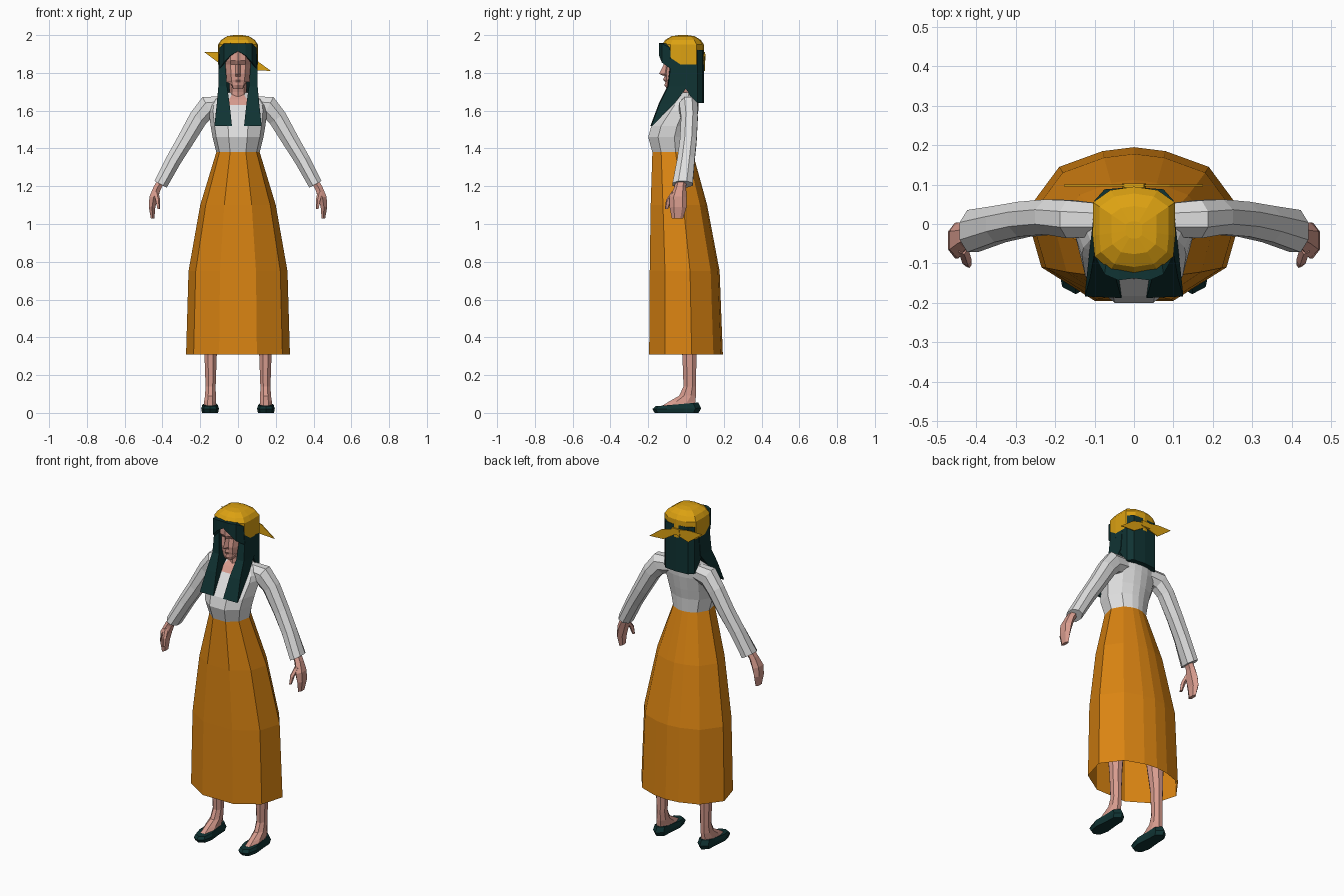
import bpy, bmesh, math
from mathutils import Vector


def material(name, rgb):
    m = bpy.data.materials.new(name)
    m.diffuse_color = (*rgb, 1)
    return m


ORANGE = material("orange cloth", (0.70, 0.23, 0.006))
GOLD = material("gold cloth", (0.72, 0.36, 0.006))
WHITE = material("white cloth", (0.74, 0.74, 0.74))
TEAL = material("dark teal", (0.005, 0.033, 0.033))
SKIN = material("skin", (0.68, 0.33, 0.27))


def loft(name, rings, mat, cap_start=True, cap_end=True, mirror=False):
    """Join rings of equal point count with quads."""
    bm = bmesh.new()
    rows = [[bm.verts.new(p) for p in r] for r in rings]
    n = len(rows[0])
    for a, b in zip(rows, rows[1:]):
        for i in range(n):
            j = (i + 1) % n
            bm.faces.new((a[i], a[j], b[j], b[i]))
    if cap_start:
        bm.faces.new(rows[0][::-1])
    if cap_end:
        bm.faces.new(rows[-1])
    bmesh.ops.recalc_face_normals(bm, faces=bm.faces)
    me = bpy.data.meshes.new(name)
    bm.to_mesh(me)
    bm.free()
    ob = bpy.data.objects.new(name, me)
    bpy.context.collection.objects.link(ob)
    me.materials.append(mat)
    if mirror:
        ob.modifiers.new("Mirror", 'MIRROR').use_clip = False
    return ob


def full(half):
    """Complete a half outline (front to back, x >= 0) by reflection."""
    return half + [(-p[0], *p[1:]) for p in reversed(half) if abs(p[0]) > 1e-6]


def tube(name, path, mat, n=8):
    """Mirrored limb; path items are x, y, z, in-plane radius, y radius."""
    pts = [Vector(p[:3]) for p in path]
    rings = []
    for i, p in enumerate(path):
        d = pts[min(i + 1, len(pts) - 1)] - pts[max(i - 1, 0)]
        side = d.cross(Vector((0, 1, 0))).normalized()
        rings.append([pts[i] + side * p[3] * math.cos(a) + Vector((0, p[4] * math.sin(a), 0))
                      for a in (2 * math.pi * (k + 0.5) / n for k in range(n))])
    return loft(name, rings, mat, mirror=True)


# Skirt and blouse share one faceted outline, fitted to each level
BODY = full([(0.10, -0.195), (0.235, -0.11), (0.275, 0.03), (0.19, 0.145), (0.08, 0.185), (0, 0.195)])


def body_ring(z, half_width, front, back):
    return [(x * half_width / 0.275, front + (y + 0.195) / 0.39 * (back - front), z) for x, y in BODY]


loft("skirt", [body_ring(*v) for v in (
    (0.31, 0.275, -0.195, 0.195), (0.75, 0.262, -0.192, 0.178),
    (1.10, 0.20, -0.187, 0.112), (1.38, 0.115, -0.178, 0.035))], ORANGE, cap_start=False)

blouse = loft("blouse", [body_ring(*v) for v in (
    (1.38, 0.115, -0.178, 0.035), (1.46, 0.135, -0.20, 0.04), (1.52, 0.145, -0.183, 0.052),
    (1.60, 0.155, -0.12, 0.065), (1.63, 0.15, -0.095, 0.067), (1.66, 0.13, -0.07, 0.065),
    (1.695, 0.075, -0.03, 0.05))], WHITE, cap_start=False)
# Neckline: front centre faces above the collar edge are skin
blouse.data.materials.append(SKIN)
for f in blouse.data.polygons:
    if f.center.z > 1.63 and abs(f.center.x) < 0.02 and f.center.y < -0.03:
        f.material_index = 1

# Sleeves, hands, thumbs
tube("sleeves", [(0.08, 0.01, 1.63, 0.05, 0.045), (0.16, 0.012, 1.62, 0.064, 0.052),
                 (0.21, 0.018, 1.56, 0.054, 0.048), (0.28, 0.012, 1.44, 0.048, 0.048),
                 (0.34, 0.0, 1.34, 0.044, 0.05), (0.41, -0.018, 1.21, 0.04, 0.058)], WHITE)
tube("hands", [(0.405, -0.025, 1.23, 0.022, 0.028), (0.428, -0.032, 1.19, 0.023, 0.032),
               (0.447, -0.042, 1.14, 0.026, 0.046), (0.455, -0.042, 1.09, 0.02, 0.045),
               (0.452, -0.045, 1.03, 0.011, 0.03)], SKIN, 6)
tube("thumbs", [(0.435, -0.06, 1.17, 0.014, 0.018), (0.425, -0.092, 1.125, 0.013, 0.015),
                (0.42, -0.103, 1.08, 0.008, 0.009)], SKIN, 5)

# Legs with feet
tube("legs", [(0.148, -0.045, 0.03, 0.038, 0.10), (0.148, -0.02, 0.06, 0.034, 0.075),
              (0.146, 0.008, 0.09, 0.031, 0.048), (0.145, 0.02, 0.14, 0.029, 0.036),
              (0.145, 0.018, 0.30, 0.035, 0.04), (0.14, 0.012, 0.45, 0.046, 0.052),
              (0.12, 0.0, 0.75, 0.058, 0.06)], SKIN)

# Slippers, lower at the toe
SOLE = full([(0, -0.178), (0.034, -0.16), (0.047, -0.10), (0.038, -0.01), (0.036, 0.05), (0, 0.08)])


def sole_ring(scale, toe_z, heel_z):
    return [(0.148 + x * scale, -0.05 + (y + 0.05) * scale,
             toe_z + (y + 0.178) / 0.258 * (heel_z - toe_z)) for x, y in SOLE]


loft("slippers", [sole_ring(0.9, 0, 0), sole_ring(1, 0.02, 0.025), sole_ring(0.88, 0.035, 0.055)],
     TEAL, mirror=True)


# Neck and head with nose, lips and brow
loft("neck", [[(r * math.cos(a), y + r * math.sin(a), z) for a in (k * math.pi / 4 for k in range(8))]
              for z, y, r in ((1.64, 0.0, 0.055), (1.70, -0.01, 0.044), (1.78, -0.025, 0.044))], SKIN)


def head_ring(z, front, cheek, w):
    return [(x, y, z + (0.035 if y > -0.06 and z < 1.74 else 0)) for x, y in full(
        [(0, front), (0.013, cheek - 0.006), (0.55 * w, cheek), (w, -0.055), (0.85 * w, 0.04), (0, 0.07)])]


loft("head", [head_ring(*v) for v in (
    (1.715, -0.10, -0.092, 0.045), (1.735, -0.115, -0.098, 0.054), (1.752, -0.109, -0.099, 0.06),
    (1.763, -0.121, -0.102, 0.062), (1.782, -0.114, -0.103, 0.066), (1.795, -0.143, -0.105, 0.068),
    (1.845, -0.118, -0.097, 0.072), (1.865, -0.125, -0.112, 0.074), (1.92, -0.123, -0.108, 0.075),
    (1.96, -0.09, -0.08, 0.06))], SKIN)

# Hair hanging at the back
loft("back_hair", [[(x, y, z) for x, y in full(
    [(0.1, f), (0.1, 0.06), (0.075, 0.088), (0, 0.094)])]
    for z, f in ((1.64, 0.045), (1.70, 0.01), (1.76, -0.03), (1.92, -0.055))], TEAL)

# Long locks over the chest: z, inner x, outer x, front y, back y
loft("front_locks", [[(a, f, z), (b, f + 0.004, z - 0.002), (b, k, z), (a, k, z)] for z, a, b, f, k in (
    (1.93, 0.072, 0.098, -0.09, 0.0), (1.84, 0.066, 0.102, -0.085, 0.02),
    (1.73, 0.058, 0.104, -0.098, 0.01), (1.64, 0.045, 0.112, -0.143, -0.06),
    (1.52, 0.032, 0.125, -0.188, -0.178))], TEAL, mirror=True)

# Parted fringe: x, y, top z, bottom z, thickness
loft("fringe", [[(x, y, t), (x, y, b), (x * 0.9, y + d, b), (x * 0.9, y + d, t)] for x, y, t, b, d in (
    (0.0, -0.138, 1.955, 1.915, 0.03), (0.04, -0.143, 1.957, 1.892, 0.04),
    (0.075, -0.128, 1.955, 1.855, 0.05), (0.1, -0.08, 1.93, 1.82, 0.04),
    (0.103, -0.03, 1.90, 1.82, 0.02))], TEAL, mirror=True)

# Headscarf dome: outline x, y and hem height
SCARF = full([(0, -0.127, 1.948), (0.06, -0.118, 1.942), (0.1, -0.082, 1.88),
              (0.105, -0.03, 1.845), (0.104, 0.055, 1.845), (0.06, 0.086, 1.845), (0, 0.095, 1.845)])
loft("headscarf", [[(x * s, -0.015 + (y + 0.015) * s, z or hem) for x, y, hem in SCARF]
                   for s, z in ((1, None), (1.0, 1.95), (0.84, 1.975), (0.55, 1.994), (0.2, 2.0))],
     GOLD, cap_start=False)


# Knot and two tails tied behind the head (flat plates)
def plate(name, outline, y, depth):
    loft(name, [[(x, yy, z) for x, z in outline] for yy in (y, y + depth)], GOLD)


plate("scarf_tail_right", [(0.0, 1.895), (0.09, 1.872), (0.175, 1.81), (0.08, 1.815), (0.0, 1.865)], 0.095, 0.005)
plate("scarf_tail_left", [(0.0, 1.895), (-0.09, 1.91), (-0.178, 1.91), (-0.085, 1.84), (0.0, 1.865)], 0.095, 0.005)
plate("scarf_knot", [(-0.025, 1.90), (0.025, 1.90), (0.03, 1.865), (-0.03, 1.865)], 0.088, 0.015)
